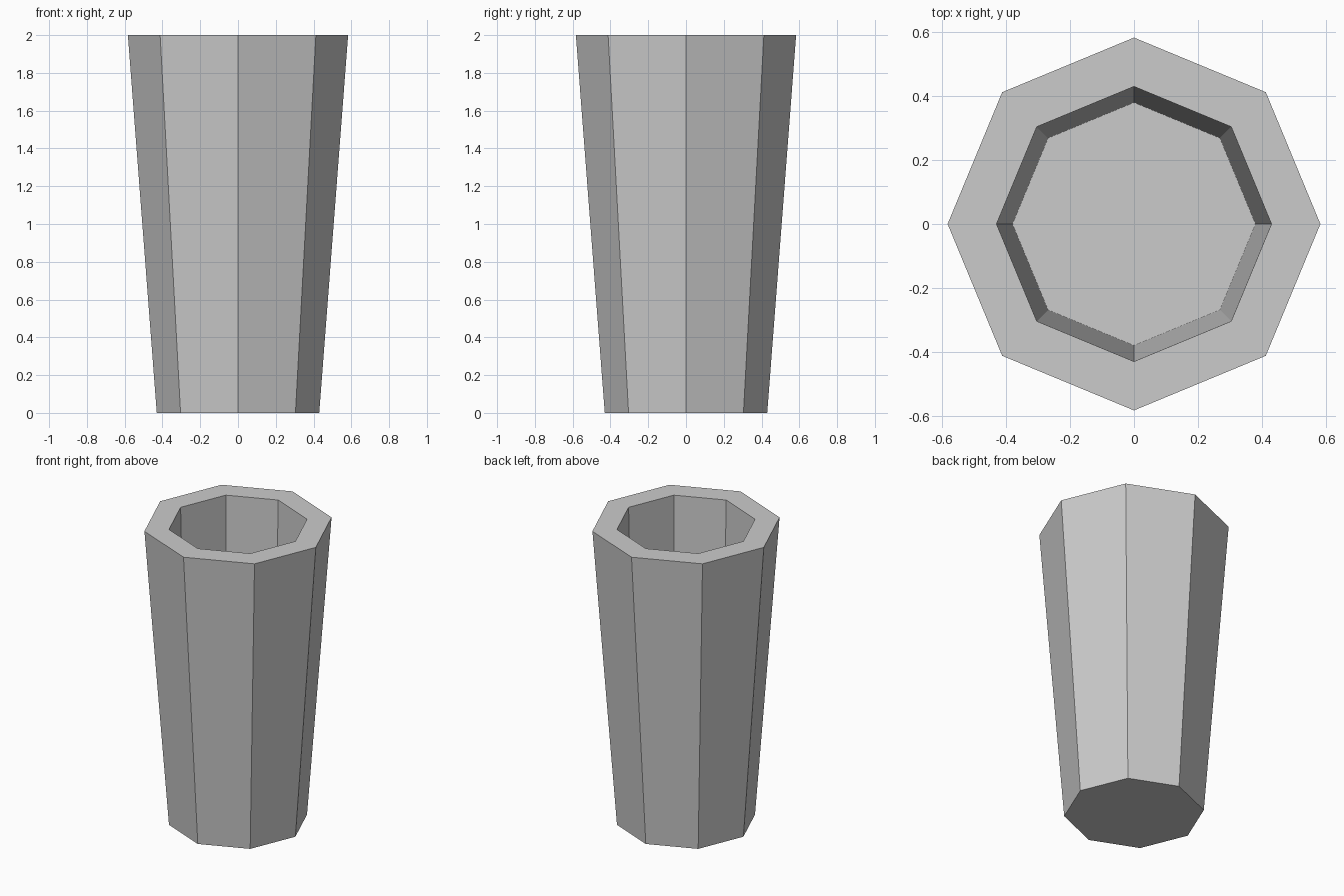
import bpy, bmesh
from math import cos, sin, tau

if "Cube" in bpy.data.objects:
    bpy.data.objects.remove(bpy.data.objects["Cube"])

SIDES = 8
# (radius, height): outer foot, outer rim, inner rim, inner floor
PROFILE = [(0.43, 0.0), (0.583, 2.0), (0.43, 2.0), (0.38, 0.01)]

bm = bmesh.new()
rings = [[bm.verts.new((r * cos(tau * i / SIDES), r * sin(tau * i / SIDES), z))
          for i in range(SIDES)] for r, z in PROFILE]

# Outer wall, rim and inner wall
for a, b in zip(rings, rings[1:]):
    for i in range(SIDES):
        j = (i + 1) % SIDES
        bm.faces.new((a[i], a[j], b[j], b[i]))

# Underside and inner floor
bm.faces.new(rings[0][::-1])
bm.faces.new(rings[-1])
bmesh.ops.recalc_face_normals(bm, faces=bm.faces)

mesh = bpy.data.meshes.new("tapered_cup")
bm.to_mesh(mesh)
bm.free()
bpy.context.collection.objects.link(bpy.data.objects.new("tapered_cup", mesh))
